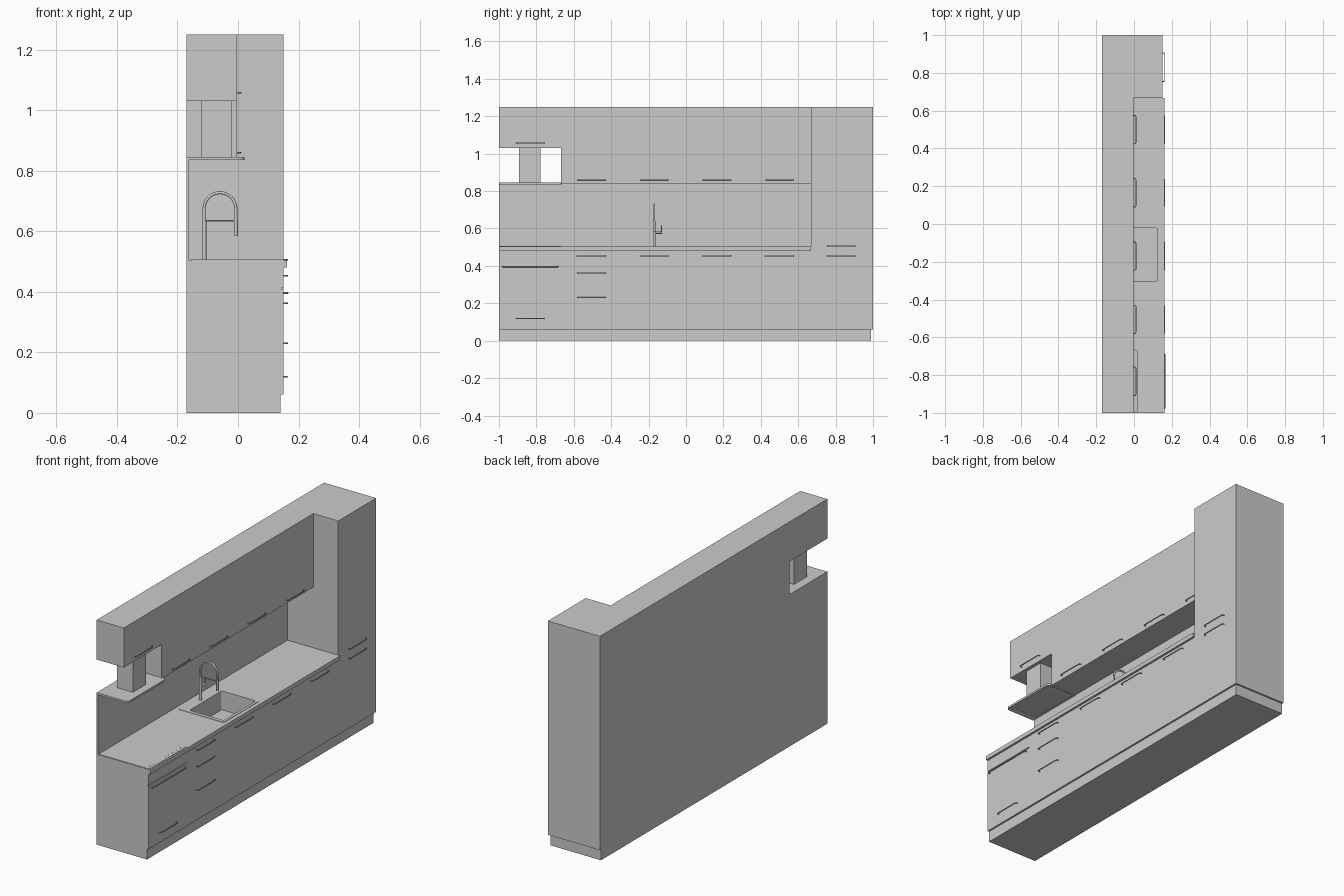
import bpy, bmesh, math
from mathutils import Vector

if "Cube" in bpy.data.objects:
    bpy.data.objects.remove(bpy.data.objects["Cube"])


def finish(name, bm):
    bmesh.ops.recalc_face_normals(bm, faces=bm.faces)
    me = bpy.data.meshes.new(name)
    bm.to_mesh(me)
    bm.free()
    ob = bpy.data.objects.new(name, me)
    bpy.context.collection.objects.link(ob)
    return ob


def box_bm(x, y, z, radius=0, corners=lambda v: True):
    """Box from ranges, with optional rounded upright edges."""
    bm = bmesh.new()
    bmesh.ops.create_cube(bm, size=1)
    for v in bm.verts:
        v.co = Vector([a if c < 0 else b for c, (a, b) in zip(v.co, (x, y, z))])
    if radius:
        edges = [e for e in bm.edges
                 if abs(e.verts[0].co.z - e.verts[1].co.z) > 1e-6 and corners(e.verts[0].co)]
        bmesh.ops.bevel(bm, geom=edges, offset=radius, segments=5, profile=0.5, affect='EDGES')
    return bm


def box(name, x, y, z, radius=0, corners=lambda v: True):
    return finish(name, box_bm(x, y, z, radius, corners))


def prism(name, yz, x0, x1):
    """Side outline extruded along x."""
    bm = bmesh.new()
    f = bm.faces.new([bm.verts.new((x0, y, z)) for y, z in yz])
    ext = bmesh.ops.extrude_face_region(bm, geom=[f])
    bmesh.ops.translate(bm, vec=(x1 - x0, 0, 0),
                        verts=[g for g in ext['geom'] if isinstance(g, bmesh.types.BMVert)])
    return finish(name, bm)


def tube(name, pts, r, res=2):
    cu = bpy.data.curves.new(name, 'CURVE')
    cu.dimensions = '3D'
    cu.bevel_depth = r
    cu.bevel_resolution = res
    cu.use_fill_caps = True
    sp = cu.splines.new('POLY')
    sp.points.add(len(pts) - 1)
    for p, co in zip(sp.points, pts):
        p.co = (*co, 1)
    ob = bpy.data.objects.new(name, cu)
    bpy.context.collection.objects.link(ob)
    return ob


def handle(name, x, y, z, length=0.15, out=0.013, r=0.0025):
    h = length / 2
    return tube(name, [(x - 0.002, y - h, z), (x + out * 0.7, y - h, z),
                       (x + out, y - h + 0.006, z), (x + out, y + h - 0.006, z),
                       (x + out * 0.7, y + h, z), (x - 0.002, y + h, z)], r)


def cut(ob, cutter):
    m = ob.modifiers.new('cut', 'BOOLEAN')
    m.operation = 'DIFFERENCE'
    m.solver = 'EXACT'
    m.object = cutter


BACK, FRONT, UPPER, SPLIT = -0.17, 0.15, -0.003, 0.667

# Cabinet bodies
box('plinth', (BACK, 0.14), (-1, 0.99), (0, 0.06))
base = box('base_cabinets', (BACK, FRONT), (-1, SPLIT), (0.06, 0.48))
box('tall_cabinet', (BACK, FRONT), (SPLIT, 1), (0.06, 1.25))
prism('wall_cabinets', [(-1, 1.03), (-SPLIT, 1.03), (-SPLIT, 0.84), (SPLIT, 0.84),
                        (SPLIT, 1.25), (-1, 1.25)], BACK, UPPER)
counter = box('countertop', (BACK, 0.162), (-1, SPLIT), (0.48, 0.503))
box('backsplash', (BACK, -0.162), (-1, SPLIT), (0.503, 0.84))

# Sink rim and basin opening
rim = box('sink_rim', (-0.14, 0.14), (-0.325, -0.008), (0.5, 0.505), 0.008)
basin = box('basin_cutter', (-0.085, 0.125), (-0.305, -0.022), (0.4, 0.56), 0.012)
groove = box('groove_cutter', (0.143, 0.2), (-1.1, -SPLIT), (0.410, 0.415))
for c in (basin, groove):
    c.hide_render = True
    c.hide_viewport = True
for ob in (base, counter, rim):
    cut(ob, basin)
cut(base, groove)
tube('sink_drain', [(0.02, -0.163, 0.399), (0.02, -0.163, 0.402)], 0.018, 4)

# Cooktop with a row of touch controls
box('cooktop', (-0.155, 0.153), (-0.998, -0.669), (0.5, 0.506), 0.004)
for i in range(24):
    y = -0.975 + i * 0.012
    box('cooktop_control', (0.133, 0.137), (y - 0.002, y + 0.002), (0.505, 0.5068))

# Extractor hood: rounded plate with recessed underside, and chimney
bm = box_bm((BACK, 0.022), (-1, -0.665), (0.835, 0.846), 0.018, lambda v: v.x > 0)
bm.normal_update()
under = [f for f in bm.faces if f.normal.z < -0.9]
bmesh.ops.inset_region(bm, faces=under, thickness=0.022)
bmesh.ops.translate(bm, vec=(0, 0, 0.006), verts=under[0].verts)
bmesh.ops.inset_region(bm, faces=under, thickness=0.018)
bmesh.ops.translate(bm, vec=(0, 0, -0.004), verts=under[0].verts)
finish('hood_plate', bm)
box('hood_chimney', (-0.12, -0.022), (-0.893, -0.778), (0.84, 1.03))

# Tap: post, arched spout, brace, spray head and lever
ty, tx = -0.17, -0.112
tube('tap_post', [(tx, ty, 0.503), (tx, ty, 0.635)], 0.0075, 4)
arch = [(tx, ty, 0.6)] + [(-0.0595 - 0.0525 * math.cos(a), ty, 0.675 + 0.0525 * math.sin(a))
                          for a in (math.pi * i / 20 for i in range(21))] + [(-0.007, ty, 0.62)]
tube('tap_spout', arch, 0.005, 3)
tube('tap_brace', [(tx, ty, 0.635), (-0.007, ty, 0.635)], 0.003, 2)
tube('tap_spray_head', [(-0.007, ty, 0.585), (-0.007, ty, 0.64)], 0.0065, 4)
tube('tap_lever_base', [(tx, ty, 0.577), (tx, -0.128, 0.577)], 0.006, 3)
tube('tap_lever', [(tx, -0.13, 0.577), (tx, -0.13, 0.615)], 0.0025, 2)

# Door and drawer handles
columns = [-0.505, -0.17, 0.165, 0.5]
for y in columns:
    handle('wall_door_handle', UPPER, y, 0.86)
    handle('base_door_handle', FRONT, y, 0.453)
handle('hood_door_handle', UPPER, -0.833, 1.057)
for z in (0.362, 0.23):
    handle('drawer_handle', FRONT, columns[0], z)
for z in (0.453, 0.506):
    handle('tall_door_handle', FRONT, 0.83, z)
handle('lower_drawer_handle', FRONT, -0.833, 0.119)
handle('oven_handle', FRONT, -0.833, 0.396, 0.295, 0.013, 0.0035)

# Smooth shading on the round parts
for ob in list(bpy.context.scene.objects):
    if ob.type == 'CURVE':
        bpy.ops.object.select_all(action='DESELECT')
        ob.select_set(True)
        bpy.context.view_layer.objects.active = ob
        bpy.ops.object.convert(target='MESH')
        bpy.ops.object.shade_smooth_by_angle(angle=math.radians(40))
